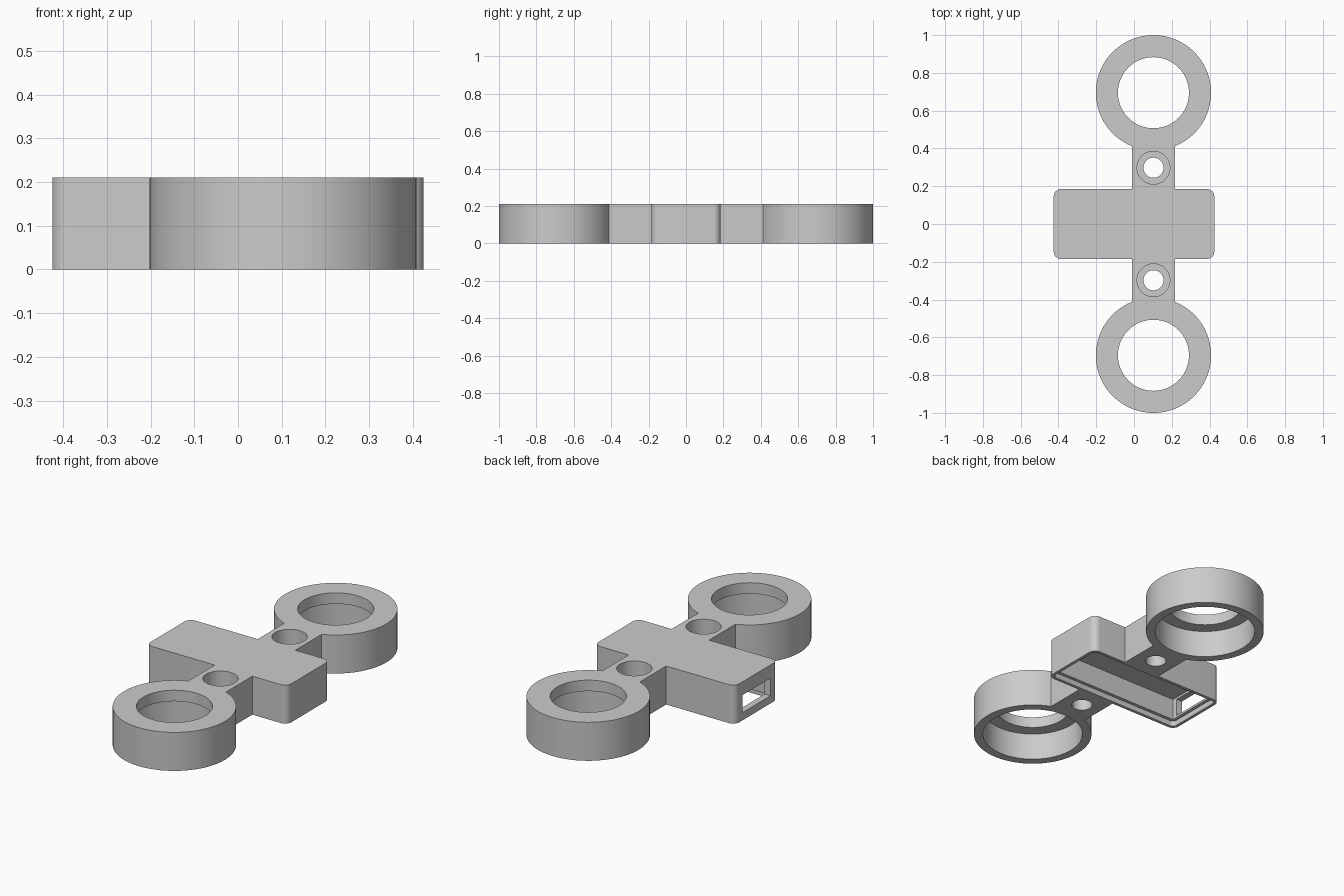
import bpy, bmesh, math

if "Cube" in bpy.data.objects:
    bpy.data.objects.remove(bpy.data.objects["Cube"])

H = 0.21          # overall height
CX = 0.103        # x of the ring and arm axis
RING_Y = 0.695
SCREW_Y = 0.298

grey = bpy.data.materials.new("matte grey")
grey.diffuse_color = (0.6, 0.6, 0.6, 1)
grey.use_nodes = True
grey.node_tree.nodes["Principled BSDF"].inputs["Base Color"].default_value = grey.diffuse_color


def prism(name, outline, z0, z1):
    """Extrude a closed 2D outline from z0 to z1."""
    bm = bmesh.new()
    face = bm.faces.new([bm.verts.new((x, y, z0)) for x, y in outline])
    ext = bmesh.ops.extrude_face_region(bm, geom=[face])
    for v in ext["geom"]:
        if isinstance(v, bmesh.types.BMVert):
            v.co.z = z1
    bmesh.ops.recalc_face_normals(bm, faces=bm.faces)
    me = bpy.data.meshes.new(name)
    bm.to_mesh(me)
    bm.free()
    me.materials.append(grey)
    ob = bpy.data.objects.new(name, me)
    bpy.context.collection.objects.link(ob)
    return ob


def circle(x, y, r, n=96):
    return [(x + r * math.cos(2 * math.pi * i / n),
             y + r * math.sin(2 * math.pi * i / n)) for i in range(n)]


def rounded(hx, hy, r, n=8):
    """Rounded rectangle centred on the origin."""
    pts = []
    for k, (sx, sy) in enumerate(((1, 1), (-1, 1), (-1, -1), (1, -1))):
        for i in range(n + 1):
            a = math.pi / 2 * (k + i / n)
            pts.append((sx * (hx - r) + r * math.cos(a),
                        sy * (hy - r) + r * math.sin(a)))
    return pts


def rect(x0, x1, y0, y1):
    return [(x0, y0), (x1, y0), (x1, y1), (x0, y1)]


def boolean(target, tool, op):
    mod = target.modifiers.new(op, 'BOOLEAN')
    mod.operation, mod.object, mod.solver = op, tool, 'EXACT'
    bpy.context.view_layer.objects.active = target
    bpy.ops.object.modifier_apply(modifier=mod.name)
    bpy.data.objects.remove(tool)


# Central box, joined by two arms to the end rings
body = prism("ring_holder_body", rounded(0.425, 0.185, 0.038), 0, H)
boolean(body, prism("arms", rect(CX - 0.113, CX + 0.113, -0.48, 0.48), 0, H), 'UNION')
for s in (-1, 1):
    boolean(body, prism("ring", circle(CX, s * RING_Y, 0.305), 0, H), 'UNION')

# Stepped bores in the rings and counterbored screw holes in the arms
for s in (-1, 1):
    for y, r, z0, z1 in ((RING_Y, 0.188, -0.1, H + 0.1),
                         (RING_Y, 0.258, -0.1, 0.15),
                         (SCREW_Y, 0.053, -0.1, H + 0.1),
                         (SCREW_Y, 0.087, 0.06, H + 0.1)):
        boolean(body, prism("bore", circle(CX, s * y, r), z0, z1), 'DIFFERENCE')

# Hollow underside with a lid recess, and a window in the left end
boolean(body, prism("lid_recess", rounded(0.408, 0.168, 0.022), -0.1, 0.03), 'DIFFERENCE')
boolean(body, prism("cavity", rect(-0.39, 0.39, -0.15, 0.15), -0.1, 0.15), 'DIFFERENCE')
boolean(body, prism("window", rect(-0.5, -0.36, -0.12, 0.12), 0.042, 0.138), 'DIFFERENCE')

# Smooth the round walls, keep the edges sharp
bpy.ops.object.select_all(action='DESELECT')
body.select_set(True)
bpy.context.view_layer.objects.active = body
bpy.ops.object.shade_smooth_by_angle(angle=math.radians(30))
